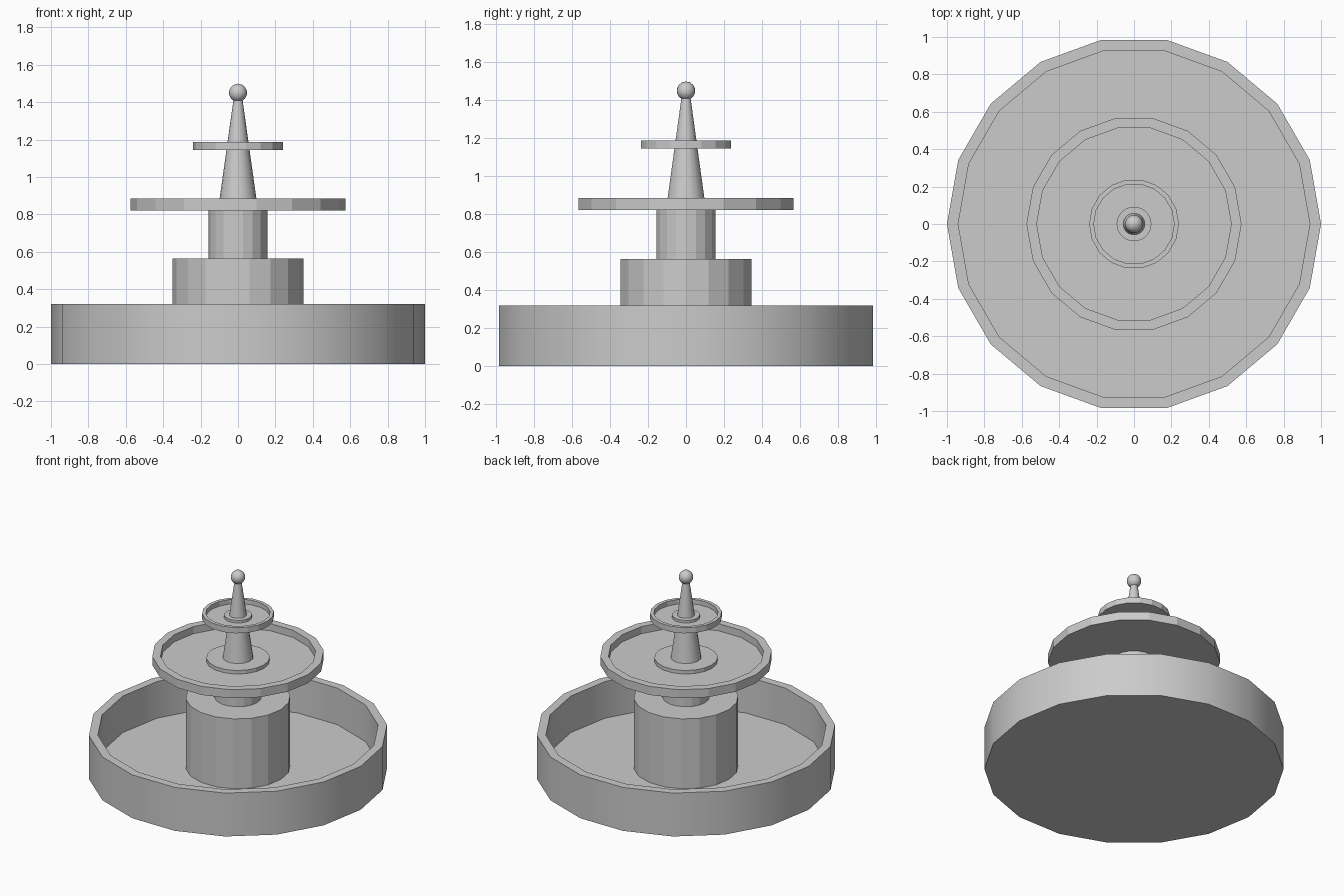
import bpy
import math

SIDES = 18

cube = bpy.data.objects.get("Cube")
if cube:
    bpy.data.objects.remove(cube, do_unlink=True)

# One grey stone colour for the whole fountain
stone = bpy.data.materials.new("grey stone")
stone.use_nodes = True
stone.diffuse_color = (0.6, 0.6, 0.6, 1)
stone.node_tree.nodes["Principled BSDF"].inputs["Base Color"].default_value = (0.6, 0.6, 0.6, 1)


def lathe(name, profile, smooth=False):
    """Spin a (radius, height) profile, bottom to top, and cap both ends."""
    verts = []
    for r, z in profile:
        for i in range(SIDES):
            a = math.tau * i / SIDES
            verts.append((r * math.cos(a), r * math.sin(a), z))
    last = (len(profile) - 1) * SIDES
    faces = [tuple(reversed(range(SIDES))), tuple(range(last, last + SIDES))]
    for k in range(0, last, SIDES):
        for i in range(SIDES):
            j = (i + 1) % SIDES
            faces.append((k + i, k + j, k + j + SIDES, k + i + SIDES))
    mesh = bpy.data.meshes.new(name)
    mesh.from_pydata(verts, [], faces)
    obj = bpy.data.objects.new(name, mesh)
    bpy.context.collection.objects.link(obj)
    finish(obj, smooth)


def finish(obj, smooth):
    obj.data.materials.append(stone)
    if smooth:
        bpy.ops.object.select_all(action="DESELECT")
        obj.select_set(True)
        bpy.context.view_layer.objects.active = obj
        bpy.ops.object.shade_smooth_by_angle(angle=math.radians(40))


def bowl(name, outer, inner, bottom, floor, rim, smooth=False):
    lathe(name, [(outer, bottom), (outer, rim), (inner, rim), (inner, floor)], smooth)


def drum(name, radius, bottom, top):
    lathe(name, [(radius, bottom), (radius, top)])


# Ground basin, pedestal and column
bowl("basin", 1.0, 0.94, 0, 0.05, 0.32, smooth=True)
drum("pedestal", 0.35, 0.05, 0.565)
drum("column", 0.157, 0.565, 0.83)

# Two raised bowls with raised hubs
bowl("middle_bowl", 0.575, 0.52, 0.822, 0.832, 0.885)
drum("middle_hub", 0.212, 0.832, 0.858)
bowl("top_bowl", 0.24, 0.215, 1.145, 1.153, 1.187)
drum("top_hub", 0.093, 1.153, 1.172)

# Tapered spire and ball finial
lathe("spire", [(0.102, 0.858), (0.024, 1.415)], smooth=True)
bpy.ops.mesh.primitive_uv_sphere_add(segments=SIDES, ring_count=7, radius=0.049,
                                     location=(0, 0, 1.45))
ball = bpy.context.object
ball.name = "ball_finial"
finish(ball, True)
